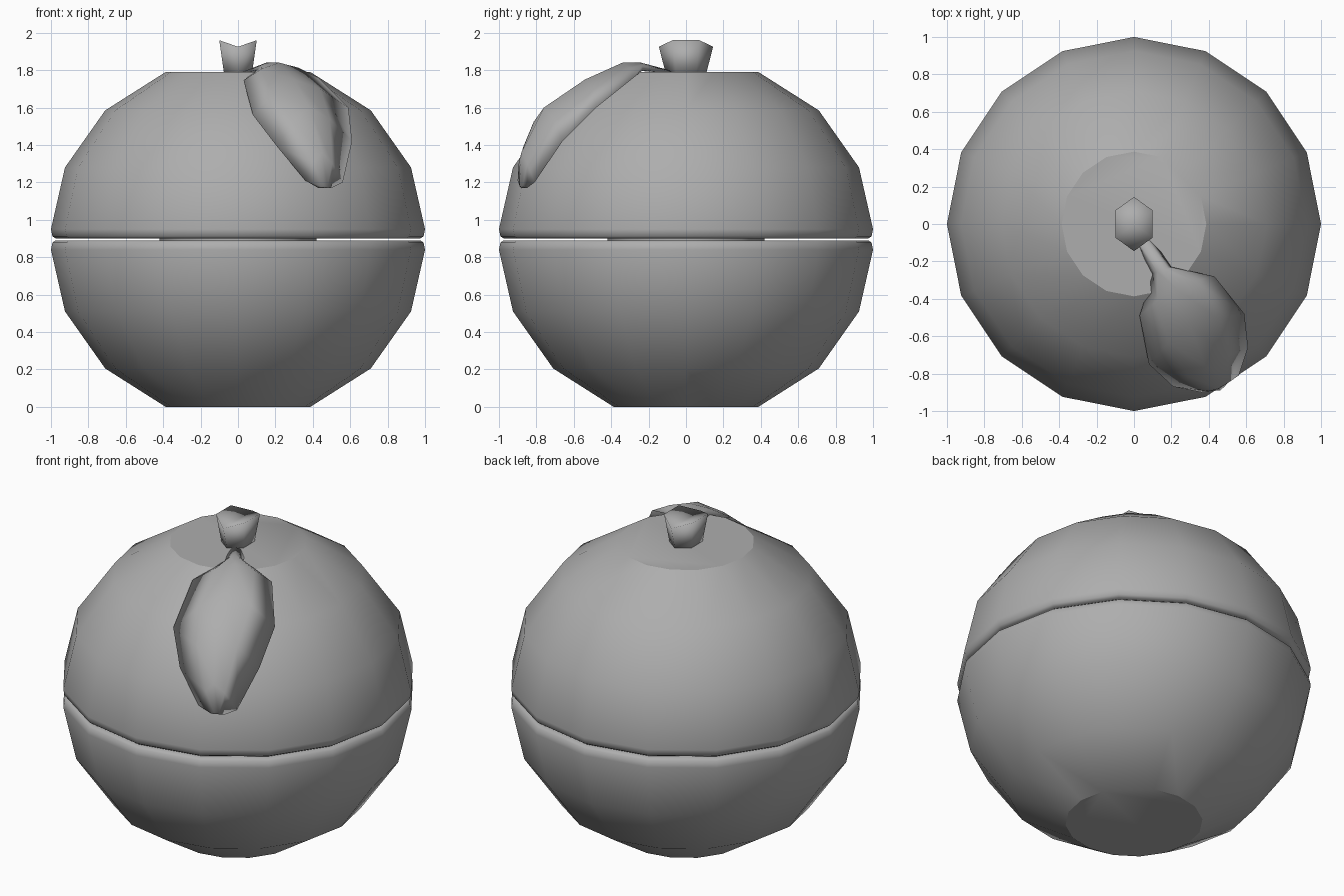
import bpy
import bmesh
import math
from mathutils import Vector

default_cube = bpy.data.objects.get("Cube")
if default_cube:
    bpy.data.objects.remove(default_cube, do_unlink=True)

grey = bpy.data.materials.new("mid grey")
grey.use_nodes = True
colour = (0.42, 0.42, 0.42, 1)
grey.diffuse_color = colour
grey.node_tree.nodes["Principled BSDF"].inputs["Base Color"].default_value = colour


def finish(name, bm, angle):
    """Turn a bmesh into a named, coloured, smooth-shaded object."""
    bmesh.ops.recalc_face_normals(bm, faces=bm.faces)
    mesh = bpy.data.meshes.new(name)
    bm.to_mesh(mesh)
    bm.free()
    mesh.materials.append(grey)
    obj = bpy.data.objects.new(name, mesh)
    bpy.context.collection.objects.link(obj)
    bpy.ops.object.select_all(action="DESELECT")
    obj.select_set(True)
    bpy.context.view_layer.objects.active = obj
    bpy.ops.object.shade_smooth_by_angle(angle=math.radians(angle),
                                         keep_sharp_edges=True)


def loft(sections):
    """Join closed rings of points with quads and cap both ends."""
    bm = bmesh.new()
    rings = [[bm.verts.new(p) for p in section] for section in sections]
    count = len(rings[0])
    for low, high in zip(rings, rings[1:]):
        for i in range(count):
            j = (i + 1) % count
            bm.faces.new((low[i], low[j], high[j], high[i]))
    start_cap = bm.faces.new(rings[0])
    end_cap = bm.faces.new(rings[-1])
    return bm, start_cap, end_cap


def circle(radius, z, sides):
    step = math.tau / sides
    return [(radius * math.cos(i * step), radius * math.sin(i * step), z)
            for i in range(sides)]


# Two matching halves of the body, with rounded rims
half_profile = [(0.92, 0.90), (0.975, 0.90), (0.992, 0.912), (1, 0.95),
                (0.925, 1.28), (0.71, 1.585), (0.387, 1.79)]
body_height = 1.79


def body_half(name, place):
    bm, _, disc = loft([circle(r, place(z), 16) for r, z in half_profile])
    # The flat disc has a crisp border except on its back left part
    for edge in disc.edges:
        middle = (edge.verts[0].co + edge.verts[1].co) / 2
        edge.smooth = middle.x > 0.2 and middle.y > 0.2
    finish(name, bm, 50)


body_half("upper_half", lambda z: z)
body_half("lower_half", lambda z: body_height - z)

# Small core holding the halves apart
core, _, _ = loft([circle(0.42, z, 8) for z in (0.87, 0.92)])
finish("core", core, 50)


# Six-sided stem with a folded top
def stem_ring(half_width, half_depth, end_z, side_z):
    side = half_depth / 2
    return [(0, -half_depth, end_z), (half_width, -side, side_z),
            (half_width, side, side_z), (0, half_depth, end_z),
            (-half_width, side, side_z), (-half_width, -side, side_z)]


stem, _, stem_top = loft([stem_ring(0.073, 0.105, 1.77, 1.77),
                          stem_ring(0.1, 0.145, 1.925, 1.96)])
centre = bmesh.ops.poke(stem, faces=[stem_top])["verts"][0]
centre.co = (0, 0, 1.925)
finish("stem", stem, 180)

# Leaf lying over the shoulder: left edge, ridge and right edge of each section
leaf_sections = [
    ((0.01, -0.10, 1.78), (0.05, -0.09, 1.80), (0.09, -0.07, 1.78)),
    ((0.10, -0.27, 1.80), (0.15, -0.24, 1.84), (0.20, -0.23, 1.80)),
    ((0.03, -0.49, 1.745), (0.22, -0.34, 1.84), (0.43, -0.28, 1.76)),
    ((0.08, -0.75, 1.56), (0.30, -0.54, 1.75), (0.59, -0.48, 1.60)),
    ((0.21, -0.87, 1.39), (0.38, -0.76, 1.60), (0.61, -0.66, 1.42)),
    ((0.36, -0.90, 1.21), (0.45, -0.88, 1.36), (0.56, -0.81, 1.20)),
    ((0.43, -0.88, 1.17), (0.46, -0.89, 1.18), (0.50, -0.85, 1.17)),
]
rounded = []
for section in leaf_sections:
    left, ridge, right = map(Vector, section)
    under = (left + right) / 2
    rise = (ridge - under) * 0.15
    rounded.append((left, (left + ridge) / 2 + rise, ridge,
                    (ridge + right) / 2 + rise, right, under))
leaf, _, _ = loft(rounded)
finish("leaf", leaf, 180)
